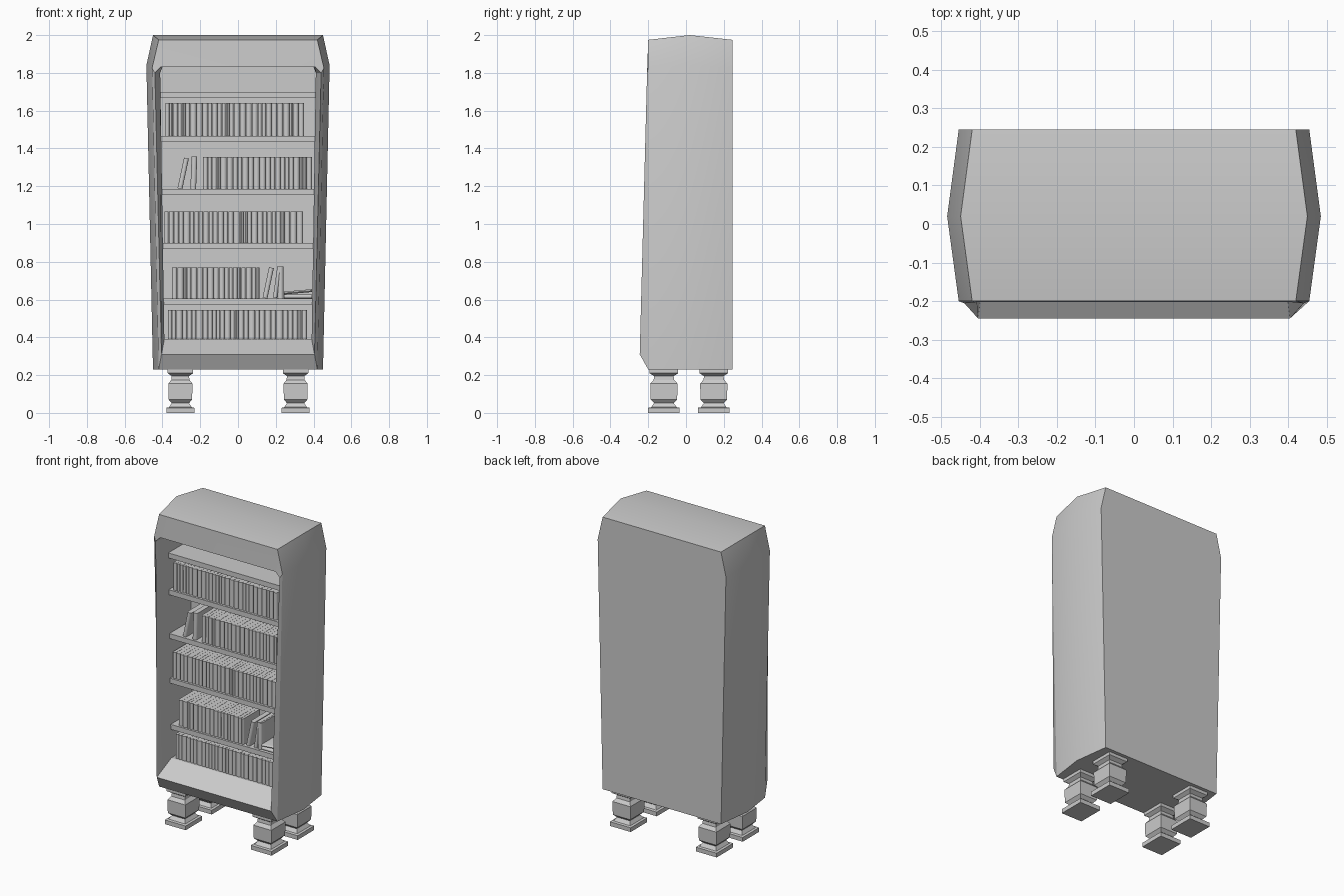
import bpy, bmesh, math, random

if "Cube" in bpy.data.objects:
    bpy.data.objects.remove(bpy.data.objects["Cube"])

random.seed(4)


def finish(name, bm, smooth=None):
    bmesh.ops.recalc_face_normals(bm, faces=bm.faces)
    mesh = bpy.data.meshes.new(name)
    bm.to_mesh(mesh)
    bm.free()
    ob = bpy.data.objects.new(name, mesh)
    bpy.context.collection.objects.link(ob)
    if smooth:
        bpy.ops.object.select_all(action='DESELECT')
        bpy.context.view_layer.objects.active = ob
        ob.select_set(True)
        bpy.ops.object.shade_smooth_by_angle(angle=math.radians(smooth))
    return ob


def loft(bm, rings):
    """Skin equal-length point rings and cap both ends."""
    loops = [[bm.verts.new(p) for p in ring] for ring in rings]
    n = len(loops[0])
    for a, b in zip(loops, loops[1:]):
        for i in range(n):
            j = (i + 1) % n
            bm.faces.new((a[i], a[j], b[j], b[i]))
    bm.faces.new(loops[0])
    bm.faces.new(loops[-1])


def mirrored(half):
    return [(-x, y, z) for x, y, z in half] + [(x, y, z) for x, y, z in reversed(half)]


# Cabinet: bulged outer shell, front frame with sloped lip, recessed interior
BACK = 0.10
shell = [
    [(.42, .245, .23), (.455, .245, 1.825), (.42, .245, 1.975)],
    [(.45, .02, .23), (.485, .02, 1.84), (.45, .02, 2.0)],
    [(.42, -.2, .23), (.455, -.2, 1.825), (.42, -.2, 1.975)],
    [(.405, -.245, .31), (.44, -.206, 1.80), (.41, -.203, 1.83)],
    [(.39, -.12, .39), (.412, -.12, 1.80), (.40, -.12, 1.83)],
    [(.39, BACK, .39), (.412, BACK, 1.80), (.40, BACK, 1.83)],
]
bm = bmesh.new()
loft(bm, [mirrored(r) for r in shell])
finish("cabinet", bm, 22)

# Shelves
for i, top in enumerate((.605, .90, 1.185, 1.465, 1.70)):
    w = .392 + .02 * (top - .39) / 1.4
    bm = bmesh.new()
    loft(bm, [[(-w, y, top - .032), (w, y, top - .032), (w, y, top), (-w, y, top)]
              for y in (-.12, BACK)])
    finish(f"shelf_{i + 1}", bm)

# Turned square legs
profile = [(0, .074), (.027, .074), (.03, .06), (.052, .046), (.07, .062), (.155, .064),
           (.175, .048), (.195, .046), (.21, .067), (.232, .067)]
for side, cx in (("left", -.305), ("right", .305)):
    for place, cy in (("front", -.117), ("back", .147)):
        bm = bmesh.new()
        loft(bm, [[(cx + sx * h, cy + sy * h * 1.13, z)
                   for sx, sy in ((-1, -1), (1, -1), (1, 1), (-1, 1))] for z, h in profile])
        finish(f"{place}_{side}_leg", bm)


def add_book(bm, x, z, w, h, tilt=0.0):
    """Book with a rounded spine facing the front, tilted about its lower corner."""
    c, s = math.cos(math.radians(tilt)), math.sin(math.radians(tilt))
    outline = [(w, .06), (0, .06)]
    for k in range(5):
        a = math.pi * k / 4
        outline.append((w / 2 - w / 2 * math.cos(a), -.098 - .011 * math.sin(a)))
    loft(bm, [[(x + u * c + v * s, y, z - u * s + v * c) for u, y in outline] for v in (0, h)])


# Book rows: first x, last x, shelf height, book height
rows = [(-.385, .35, 1.465, .175), (-.185, .392, 1.185, .17), (-.39, .345, .90, .165),
        (-.35, .115, .605, .165), (-.37, .365, .39, .155)]
for i, (x0, x1, z, h) in enumerate(rows):
    bm = bmesh.new()
    n = round((x1 - x0) / .026)
    widths = [random.uniform(.7, 1.3) for _ in range(n)]
    k = (x1 - x0) / sum(widths)
    x = x0
    for w in widths:
        add_book(bm, x, z, w * k - .001, h)
        x += w * k
    finish(f"book_row_{i + 1}", bm, 50)

# Loose books: leaning, upright and lying flat
loose = [(-.32, 1.19, .026, .165, 12), (-.252, 1.186, .03, .172, 2),
         (.13, .61, .026, .165, 12), (.185, .61, .022, .17, 8), (.21, .606, .03, .168, 0),
         (.243, .626, .02, .148, 90), (.243, .642, .015, .148, 85)]
bm = bmesh.new()
for b in loose:
    add_book(bm, *b)
finish("loose_books", bm, 50)
